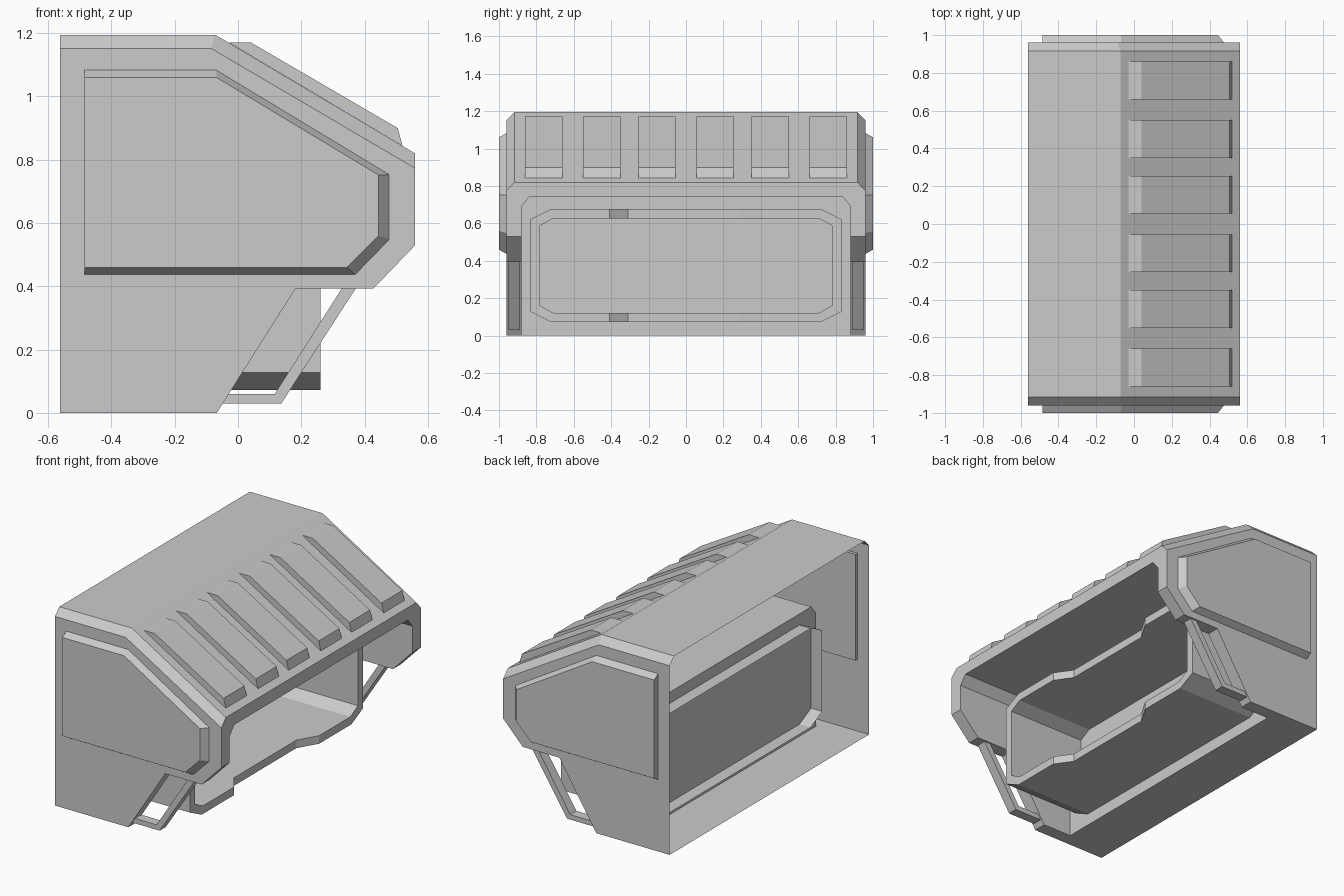
import bpy, bmesh

if "Cube" in bpy.data.objects:
    bpy.data.objects.remove(bpy.data.objects["Cube"])


class Builder:
    """Collects polygons with shared vertices into one object."""
    def __init__(self):
        self.bm = bmesh.new()
        self.cache = {}

    def v(self, p):
        k = tuple(round(c, 4) for c in p)
        if k not in self.cache:
            self.cache[k] = self.bm.verts.new(k)
        return self.cache[k]

    def face(self, pts):
        self.bm.faces.new([self.v(p) for p in pts])

    def loft(self, a, b, closed=True):
        n = len(a)
        for i in range(n if closed else n - 1):
            j = (i + 1) % n
            self.face([a[i], a[j], b[j], b[i]])

    def done(self, name):
        bmesh.ops.recalc_face_normals(self.bm, faces=self.bm.faces[:])
        me = bpy.data.meshes.new(name)
        self.bm.to_mesh(me)
        self.bm.free()
        ob = bpy.data.objects.new(name, me)
        bpy.context.collection.objects.link(ob)
        return ob


def at_y(profile, y):
    return [(x, y, z) for x, z in profile]


def at_x(section, x):
    return [(x, y, z) for y, z in section]


def stack(name, *layers):
    """Closed solid through (profile, y) layers."""
    b = Builder()
    rings = [at_y(p, y) for p, y in layers]
    for lo, hi in zip(rings, rings[1:]):
        b.loft(lo, hi)
    b.face(rings[0])
    b.face(rings[-1])
    return b.done(name)


W, N, R = 0.96, 0.88, 0.917      # outer wall, niche wall, roof edge (half widths)
BX, FX, NX = -0.562, 0.56, -0.26  # back opening, front, niche back
lower = [(NX, 0), (-0.067, 0), (0.182, 0.393), (0.428, 0.393), (FX, 0.53)]
roof = [(FX, 0.82), (-0.072, 1.195), (BX, 1.195)]
roof_edge = [(FX, 0.773), (-0.085, 1.152), (BX, 1.152)]

# Shell: open at the back, with a niche in front
s = Builder()
s.loft(at_y(roof, -R), at_y(roof, R), False)
for d in (-1, 1):
    # roof chamfer and end wall
    s.loft(at_y(roof, d * R), at_y(roof_edge, d * W), False)
    s.face(at_y([(BX, 0)] + lower[1:] + roof_edge, d * W))
    # rim and niche side
    s.loft(at_y(lower[1:], d * N), at_y(lower[1:], d * W), False)
    s.face(at_y(lower + [(FX, 0.69), (NX, 0.69)], d * N))
arch = [(-N, 0.69), (-0.835, 0.745), (0.835, 0.745), (N, 0.69)]
s.loft(at_x(arch, FX), at_x(arch, NX), False)
s.face(at_x([(-N, 0)] + arch + [(N, 0)], NX))
s.face(at_x([(-N, 0.53)] + arch + [(N, 0.53), (W, 0.53), (W, 0.773), (R, 0.82),
                                    (-R, 0.82), (-W, 0.773), (-W, 0.53)], FX))
# floor, notched under the niche
px = lower[1][0]
s.face([(BX, -W, 0), (px, -W, 0), (px, -N, 0), (NX, -N, 0),
        (NX, N, 0), (px, N, 0), (px, W, 0), (BX, W, 0)])
s.done("shell")

# Side panels: slabs set through the end walls, bevelled outside
base = [(-0.485, 0.437), (-0.485, 1.083), (-0.068, 1.083),
        (0.478, 0.753), (0.478, 0.548), (0.37, 0.437)]
top = [(-0.485, 0.46), (-0.485, 1.06), (-0.068, 1.06),
       (0.444, 0.752), (0.444, 0.56), (0.345, 0.46)]
for side, d in (("front", -1), ("back", 1)):
    stack(f"{side}_side_panel", (base, d * 0.94), (base, d * W), (top, d * 1.0))


# Tray: chamfered tube with a front lip stepped back in the middle
def tray_ring(hy, cy, z0, z1, c):
    row = [(-hy, c), (-cy, 0), (-0.41, 0), (-0.31, 0),
           (0.29, 0), (0.41, 0), (cy, 0), (hy, c)]
    return [(y, z0 + h) for y, h in row] + [(y, z1 - h) for y, h in reversed(row)]


def lip(ring):
    return [(0.19 if abs(y) < 0.35 else 0.26, y, z) for y, z in ring]


outer = tray_ring(0.833, 0.722, 0.073, 0.677, 0.055)
inner = tray_ring(0.783, 0.71, 0.122, 0.627, 0.04)
t = Builder()
t.loft(at_x(outer, -0.335), lip(outer))
t.loft(lip(outer), lip(inner))
t.loft(lip(inner), at_x(inner, NX))
t.done("tray")

# Ribs on the sloping roof
rib = [(-0.03, 1.171), (0.04, 1.171), (0.505, 0.9), (0.52, 0.844)]
for i, y in enumerate((-0.76, -0.45, -0.155, 0.155, 0.45, 0.76)):
    stack(f"roof_rib_{i + 1}", (rib, y - 0.1), (rib, y + 0.1))

# Bent struts below the side walls
strut = [(0.372, 0.393), (0.137, 0.03), (-0.05, 0.03),
         (-0.03, 0.06), (0.116, 0.06), (0.328, 0.393)]
for side, d in (("front", -1), ("back", 1)):
    stack(f"{side}_strut", (strut, d * 0.89), (strut, d * 0.95))
